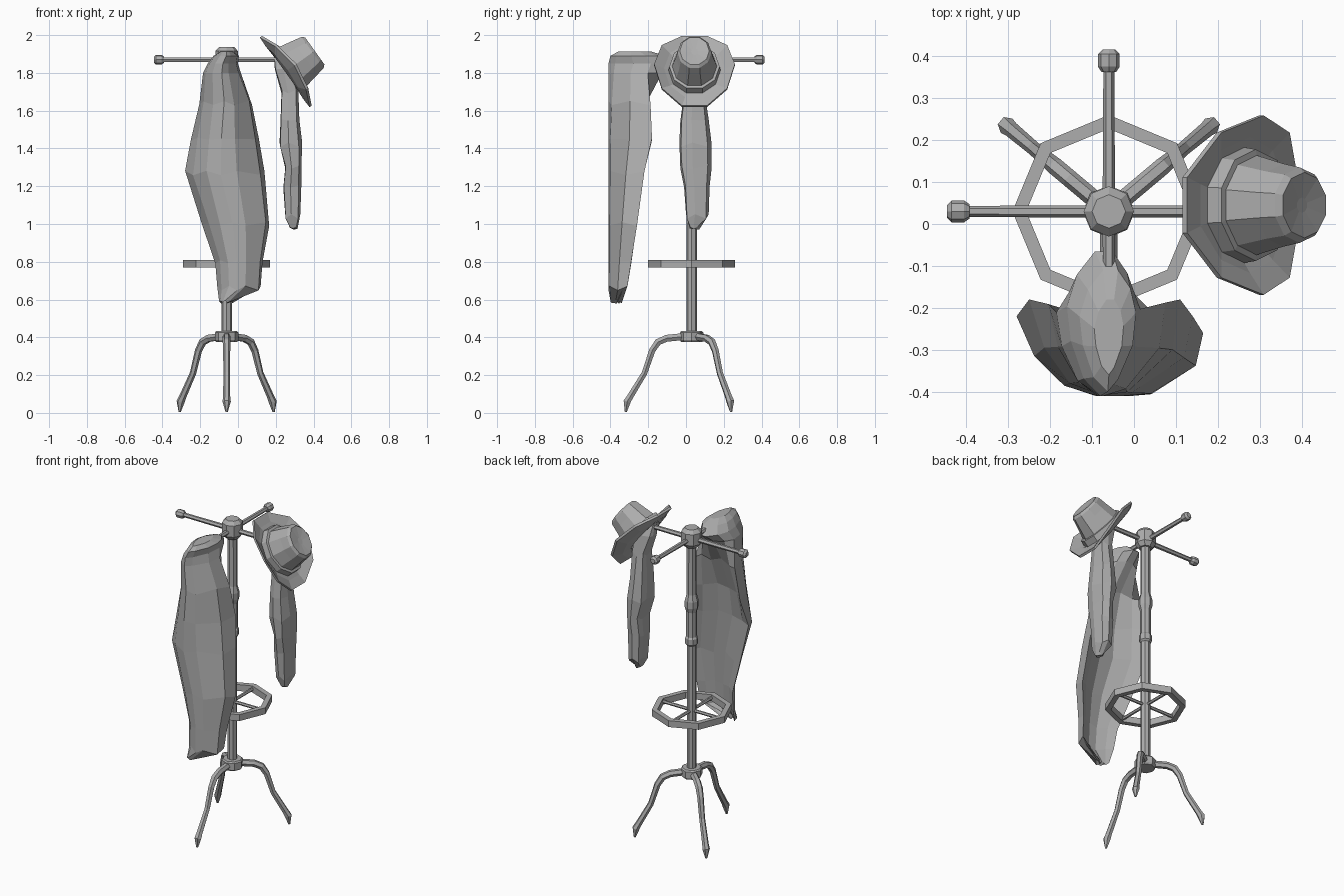
import bpy, bmesh
from math import sin, cos, pi, radians
from mathutils import Vector, Matrix

cube = bpy.data.objects.get("Cube")
if cube:
    bpy.data.objects.remove(cube)

grey = bpy.data.materials.new("plain_grey")
grey.use_nodes = True
grey.diffuse_color = (0.42, 0.42, 0.42, 1)
grey.node_tree.nodes["Principled BSDF"].inputs["Base Color"].default_value = (0.42, 0.42, 0.42, 1)

POLE = Vector((-0.06, 0.03, 0))


def loft(name, rings, closed=False):
    """Skin a list of equal-length point rings, capping open ends."""
    bm = bmesh.new()
    rows = [[bm.verts.new(p) for p in points] for points in rings]
    n = len(rows[0])
    for a, b in zip(rows, rows[1:] + (rows[:1] if closed else [])):
        for i in range(n):
            j = (i + 1) % n
            bm.faces.new((a[i], a[j], b[j], b[i]))
    if not closed:
        caps = [bm.faces.new(rows[0]), bm.faces.new(rows[-1])]
        bmesh.ops.triangulate(bm, faces=caps)
    bmesh.ops.recalc_face_normals(bm, faces=bm.faces)
    mesh = bpy.data.meshes.new(name)
    bm.to_mesh(mesh)
    bm.free()
    mesh.materials.append(grey)
    bpy.context.collection.objects.link(bpy.data.objects.new(name, mesh))


def ring(radius, height, sides=8, turn=0.0, ry=None):
    return [Vector((radius * cos(turn + 2 * pi * i / sides),
                    (ry or radius) * sin(turn + 2 * pi * i / sides), height))
            for i in range(sides)]


def lathe(name, profile, closed=False):
    """Turn a profile round the pole."""
    loft(name, [[POLE + p for p in ring(r, h)] for r, h in profile], closed)


def tube(name, points, radii, sides=6):
    """Sweep a polygon along a path."""
    rings = []
    for i, p in enumerate(points):
        tangent = points[min(i + 1, len(points) - 1)] - points[max(i - 1, 0)]
        turn = tangent.to_track_quat('Z', 'Y')
        rings.append([p + turn @ q for q in ring(radii[i], 0, sides)])
    loft(name, rings)


# Pole with its turned collars and hubs
lathe("pole", [(0.028, 0.4), (0.028, 1.2), (0.038, 1.21), (0.038, 1.245), (0.031, 1.255),
               (0.031, 1.41), (0.04, 1.44), (0.04, 1.48), (0.029, 1.52), (0.028, 1.86)])
lathe("lower_hub", [(0.055, 0.375), (0.062, 0.385), (0.062, 0.425), (0.055, 0.433)])
lathe("top_hub", [(0.04, 1.82), (0.06, 1.845), (0.06, 1.915), (0.04, 1.937)])

# Four arms with knobs, and the ring spokes below them
for k, side in enumerate(("left", "back", "right", "front")):
    out = Vector((cos(k * pi / 2), sin(k * pi / 2), 0))
    arm_z = POLE + Vector((0, 0, 1.87))
    tube(side + "_arm", [arm_z, arm_z + out * 0.35], [0.015, 0.013])
    knob = [0.332, 0.345, 0.375, 0.386]
    tube(side + "_knob", [arm_z + out * d for d in knob], [0.017, 0.026, 0.026, 0.015], 8)
    spoke_z = POLE + Vector((0, 0, 0.79))
    tube(side + "_spoke", [spoke_z, spoke_z + out * 0.21], [0.01, 0.01])

# Umbrella ring
lathe("umbrella_ring", [(0.23, 0.77), (0.23, 0.81), (0.197, 0.81), (0.197, 0.77)], True)

# Three curved legs
leg = [(0.03, 0.405), (0.13, 0.395), (0.175, 0.375), (0.205, 0.33), (0.245, 0.21),
       (0.32, 0.085), (0.335, 0.06), (0.342, 0.005)]
for name, angle, reach in (("left_leg", 40, 0.95), ("right_leg", 140, 0.95),
                           ("front_leg", -90, 1.02)):
    out = Vector((cos(radians(angle)), sin(radians(angle)), 0)) * reach
    tube(name, [POLE + out * r + Vector((0, 0, z)) for r, z in leg],
         [0.021, 0.021, 0.021, 0.019, 0.017, 0.019, 0.022, 0.006])


def drape(name, rows, low, high):
    """Cloth: fit a section (0..1 across, 0 back to 1 front) to each row."""
    rings = []
    for k, (z, x0, x1, back, front) in enumerate(rows):
        blend = min(max((z - 1.5) / 0.34, 0), 1)
        ripple = 0.012 if z < 1.75 else 0
        points = []
        for i, (a, b) in enumerate(zip(low, high)):
            u, v = Vector(a).lerp(Vector(b), blend)
            points.append(Vector((x0 + (x1 - x0) * u, back + (front - back) * v,
                                  z + ripple * sin(3 * i + 2 * k))))
        rings.append(points)
    loft(name, rings)


# Coat on the front arm, hollow at the back and round at the shoulders
coat_low = [(0, 0), (0.1, 0.5), (0.27, 0.87), (0.45, 1), (0.65, 0.96),
            (0.95, 0.52), (1, 0), (0.84, 0.25), (0.64, 0.45), (0.42, 0.48), (0.18, 0.25)]
coat_high = [(0, 0.38), (0.06, 0.62), (0.25, 0.88), (0.5, 1), (0.68, 0.9),
             (0.94, 0.62), (1, 0.35), (0.9, 0.15), (0.68, 0), (0.42, 0), (0.15, 0.16)]
drape("coat", [(0.59, -0.1, -0.03, -0.34, -0.4), (0.66, -0.11, 0.12, -0.31, -0.41),
               (0.8, -0.12, 0.13, -0.29, -0.41), (1.0, -0.19, 0.165, -0.26, -0.41),
               (1.27, -0.28, 0.14, -0.22, -0.41), (1.45, -0.25, 0.11, -0.18, -0.41),
               (1.64, -0.205, 0.075, -0.15, -0.41), (1.8, -0.185, 0.015, -0.11, -0.41),
               (1.85, -0.16, 0.0, -0.065, -0.41), (1.89, -0.13, 0.005, -0.11, -0.4),
               (1.912, -0.095, -0.025, -0.18, -0.36)], coat_low, coat_high)

# Scarf on the left arm
scarf_section = [(0, 0.35), (0.03, 0.85), (0.4, 1), (0.85, 0.95), (1, 0.6),
                 (0.92, 0.12), (0.5, 0), (0.08, 0.1)]
drape("scarf", [(0.98, 0.275, 0.315, 0.07, 0.02), (1.04, 0.25, 0.33, 0.12, 0.0),
                (1.2, 0.24, 0.335, 0.125, -0.01), (1.3, 0.25, 0.335, 0.135, -0.03),
                (1.42, 0.22, 0.34, 0.135, -0.035), (1.55, 0.225, 0.325, 0.12, -0.03),
                (1.7, 0.23, 0.32, 0.1, -0.01), (1.82, 0.195, 0.31, 0.08, -0.01),
                (1.885, 0.19, 0.28, 0.05, 0.01)], scarf_section, scarf_section)

# Hat tipped over the left arm, with a curled brim and a dented crown
tilt = Matrix.Translation((0.25, 0.045, 1.805)) @ Matrix.Rotation(radians(54.5), 4, 'Y')
hat = [(0.02, 0.14), (0.07, 0.14), (0.115, 0.0), (0.17, -0.008), (0.225, -0.01),
       (0.225, 0.004), (0.17, 0.008), (0.145, 0.012), (0.14, 0.05), (0.125, 0.052),
       (0.11, 0.13), (0.1, 0.178), (0.087, 0.192), (0.02, 0.185)]
hat_rings = []
for r, h in hat:
    points = ring(r * 1.06, h, 10, pi / 10, r * (0.95 if r > 0.12 else 0.9))
    for p in points:
        p.z += 0.9 * max(r - 0.14, 0) * (p.y / r) ** 2
    hat_rings.append([tilt @ p for p in points])
loft("hat", hat_rings)
